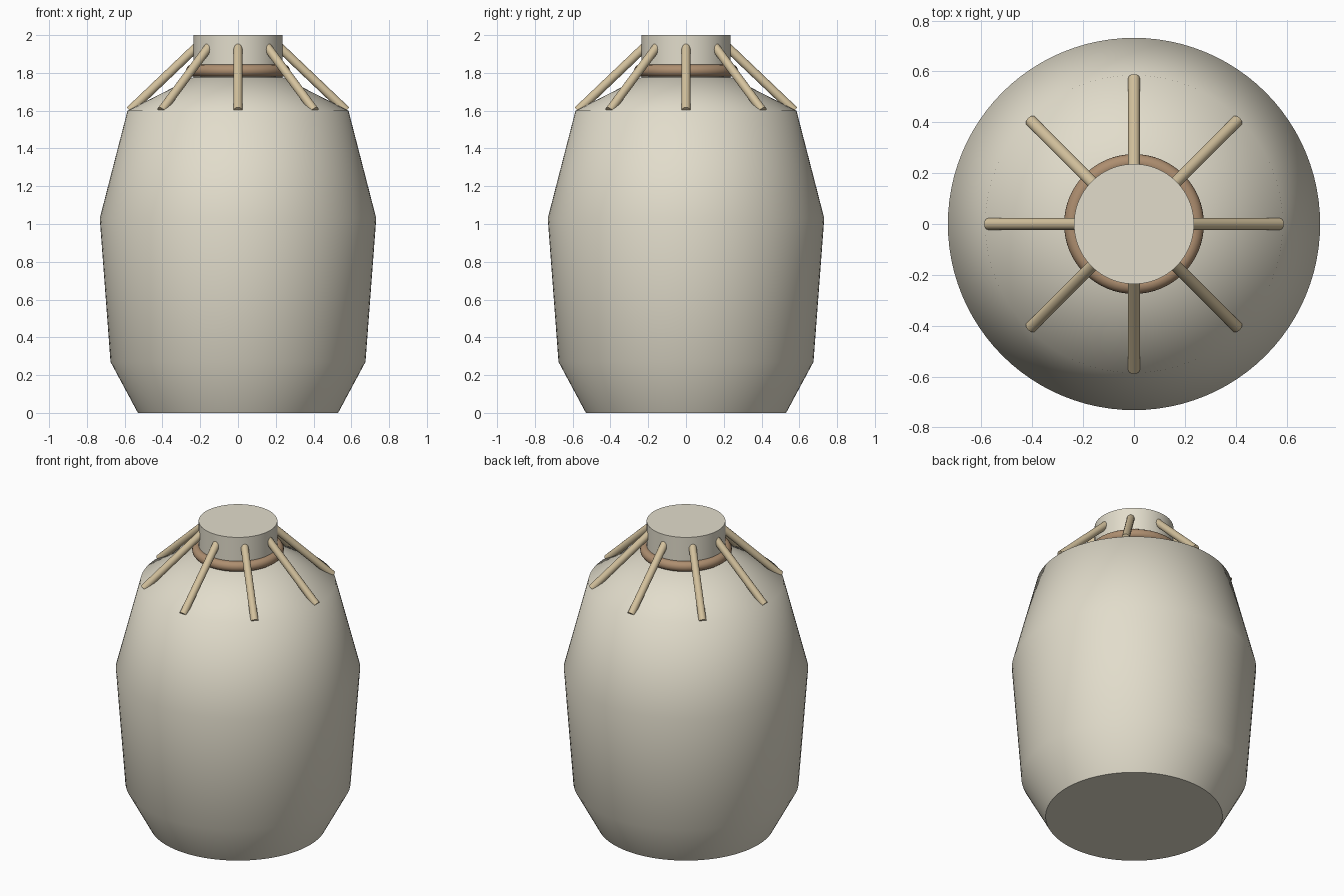
import bpy, math
from mathutils import Vector

if "Cube" in bpy.data.objects:
    bpy.data.objects.remove(bpy.data.objects["Cube"])


def material(name, rgb):
    m = bpy.data.materials.new(name)
    m.diffuse_color = (*rgb, 1)
    m.use_nodes = True
    m.node_tree.nodes["Principled BSDF"].inputs["Base Color"].default_value = m.diffuse_color
    return m


CREAM = material("cream", (0.76, 0.72, 0.60))
BROWN = material("brown", (0.42, 0.27, 0.16))
WOOD = material("wood", (0.66, 0.54, 0.34))


def finish(ob, name, mat, angle):
    ob.name = name
    ob.data.materials.append(mat)
    bpy.ops.object.select_all(action='DESELECT')
    ob.select_set(True)
    bpy.context.view_layer.objects.active = ob
    bpy.ops.object.shade_smooth_by_angle(angle=math.radians(angle))


def lathe(name, profile, mat, sides=96, angle=55):
    # closed solid of revolution from (radius, z) points
    verts, faces = [], []
    for r, z in profile:
        for i in range(sides):
            a = math.tau * i / sides
            verts.append((r * math.cos(a), r * math.sin(a), z))
    for k in range(len(profile) - 1):
        for i in range(sides):
            j = (i + 1) % sides
            faces.append((k * sides + i, k * sides + j,
                          (k + 1) * sides + j, (k + 1) * sides + i))
    faces.append(tuple(reversed(range(sides))))
    faces.append(tuple(range((len(profile) - 1) * sides, len(profile) * sides)))
    me = bpy.data.meshes.new(name)
    me.from_pydata(verts, [], faces)
    ob = bpy.data.objects.new(name, me)
    bpy.context.collection.objects.link(ob)
    finish(ob, name, mat, angle)


def rod(name, p, q, radius, mat):
    p, q = Vector(p), Vector(q)
    d = q - p
    bpy.ops.mesh.primitive_cylinder_add(
        vertices=16, radius=radius, depth=d.length, location=(p + q) / 2,
        rotation=d.to_track_quat('Z', 'Y').to_euler())
    finish(bpy.context.object, name, mat, 40)


# faceted-profile body and neck
lathe("body", [(0.53, 0), (0.675, 0.27), (0.732, 1.03),
               (0.585, 1.60), (0.24, 1.775)], CREAM)
lathe("neck", [(0.236, 1.74), (0.236, 2.0)], CREAM)

# band around the neck
bpy.ops.mesh.primitive_torus_add(major_radius=0.243, minor_radius=0.032,
                                 major_segments=64, minor_segments=16,
                                 location=(0, 0, 1.812))
finish(bpy.context.object, "neck_band", BROWN, 60)

# eight sloping struts from neck to shoulder
for i in range(8):
    c, s = math.cos(math.tau * i / 8), math.sin(math.tau * i / 8)
    rod(f"strut_{i + 1}", (0.21 * c, 0.21 * s, 1.946),
        (0.573 * c, 0.573 * s, 1.60), 0.0235, WOOD)
